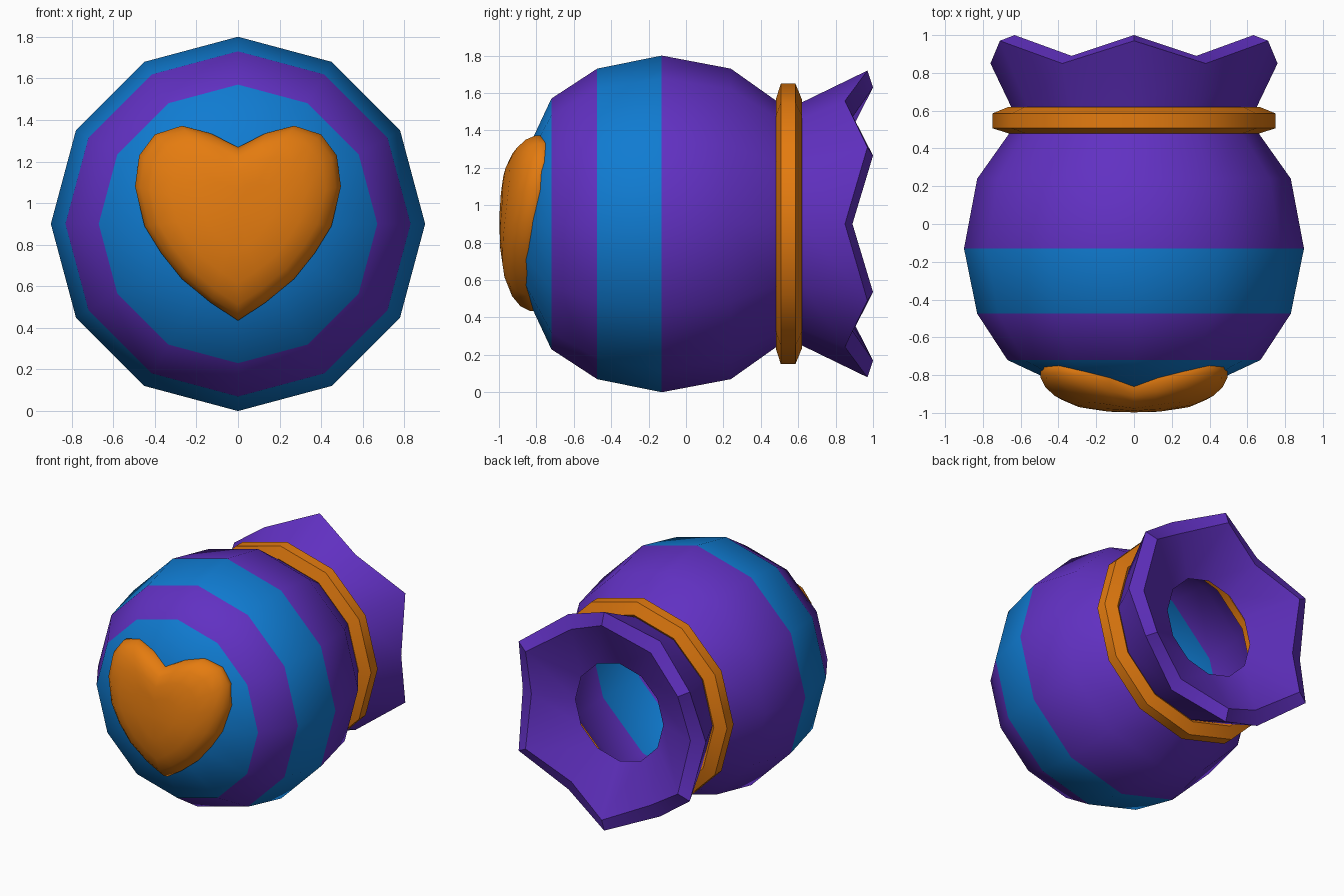
import bpy, bmesh, math

if "Cube" in bpy.data.objects:
    bpy.data.objects.remove(bpy.data.objects["Cube"])

CZ, N = 0.9, 12


def material(name, col):
    m = bpy.data.materials.new(name)
    m.diffuse_color = (*col, 1)
    m.use_nodes = True
    m.node_tree.nodes["Principled BSDF"].inputs["Base Color"].default_value = m.diffuse_color
    return m


purple = material("purple", (0.12, 0.03, 0.54))
blue = material("blue", (0.005, 0.2, 0.64))
orange = material("orange", (0.78, 0.2, 0.005))


def finish(bm, name, mats, angle):
    bmesh.ops.recalc_face_normals(bm, faces=bm.faces[:])
    me = bpy.data.meshes.new(name)
    bm.to_mesh(me)
    bm.free()
    ob = bpy.data.objects.new(name, me)
    bpy.context.collection.objects.link(ob)
    for m in mats:
        me.materials.append(m)
    bpy.ops.object.select_all(action='DESELECT')
    ob.select_set(True)
    bpy.context.view_layer.objects.active = ob
    bpy.ops.object.shade_smooth_by_angle(angle=math.radians(angle))
    return ob


def bridge(bm, rings, closed=False):
    """Join consecutive rings of equal length; returns faces per band."""
    pairs = list(zip(rings, rings[1:]))
    if closed:
        pairs.append((rings[-1], rings[0]))
    bands = []
    for a, b in pairs:
        n = len(a)
        bands.append([bm.faces.new((a[i], a[(i + 1) % n], b[(i + 1) % n], b[i]))
                      for i in range(n)])
    return bands


def ring(bm, even, odd=None):
    """Ring about the y axis; even/odd are (y, radius) for alternate points."""
    odd = odd or even
    vs = []
    for k in range(N):
        y, r = odd if k % 2 else even
        a = 2 * math.pi * k / N
        vs.append(bm.verts.new((r * math.sin(a), y, CZ + r * math.cos(a))))
    return vs


# striped round body, flared zigzag mouth and inner funnel with a hole
bm = bmesh.new()
rings = [ring(bm, p) for p in [(-0.865, 0.36), (-0.72, 0.67), (-0.475, 0.83),
                               (-0.13, 0.9), (0.24, 0.83), (0.48, 0.66), (0.55, 0.62),
                               (0.62, 0.65)]]
rings.append(ring(bm, (0.97, 0.82), (0.85, 0.76)))
rings.append(ring(bm, (1.0, 0.73), (0.89, 0.66)))
rings.append(ring(bm, (0.79, 0.365)))
bands = bridge(bm, rings)
pole = bm.verts.new((0, -0.9, CZ))
cap = [bm.faces.new((pole, rings[0][(i + 1) % N], rings[0][i])) for i in range(N)]
for f in cap + bands[0] + bands[2]:
    f.material_index = 1
finish(bm, "body", [purple, blue], 35)

# neck band
bm = bmesh.new()
bridge(bm, [ring(bm, p) for p in [(0.48, 0.665), (0.507, 0.75), (0.585, 0.75),
                                  (0.62, 0.665), (0.58, 0.605), (0.52, 0.605)]], True)
finish(bm, "neck_band", [orange], 35)

# puffy heart following the curve of the front
half = [(0.13, 1.335), (0.27, 1.372), (0.40, 1.33), (0.475, 1.23), (0.495, 1.08),
        (0.45, 0.89), (0.37, 0.76), (0.27, 0.635), (0.13, 0.52)]
outline = [(0, 1.268)] + half + [(0, 0.435)] + [(-x, z) for x, z in reversed(half)]
HC = 0.95


def heart_ring(bm, s, off):
    vs = []
    for x, z in outline:
        x, z = x * s, HC + (z - HC) * s
        r2 = x * x + (z - CZ) ** 2
        vs.append(bm.verts.new((x, -0.895 + 0.385 * r2 - off, z)))
    return vs


bm = bmesh.new()
rings = [heart_ring(bm, s, o) for s, o in [(0.97, -0.04), (1, -0.01), (1, 0.025),
                                           (0.95, 0.065), (0.85, 0.092), (0.65, 0.107),
                                           (0.35, 0.105)]]
bridge(bm, rings)
tip = bm.verts.new((0, -0.997, HC))
n = len(outline)
for i in range(n):
    bm.faces.new((rings[-1][i], rings[-1][(i + 1) % n], tip))
finish(bm, "heart", [orange], 60)
